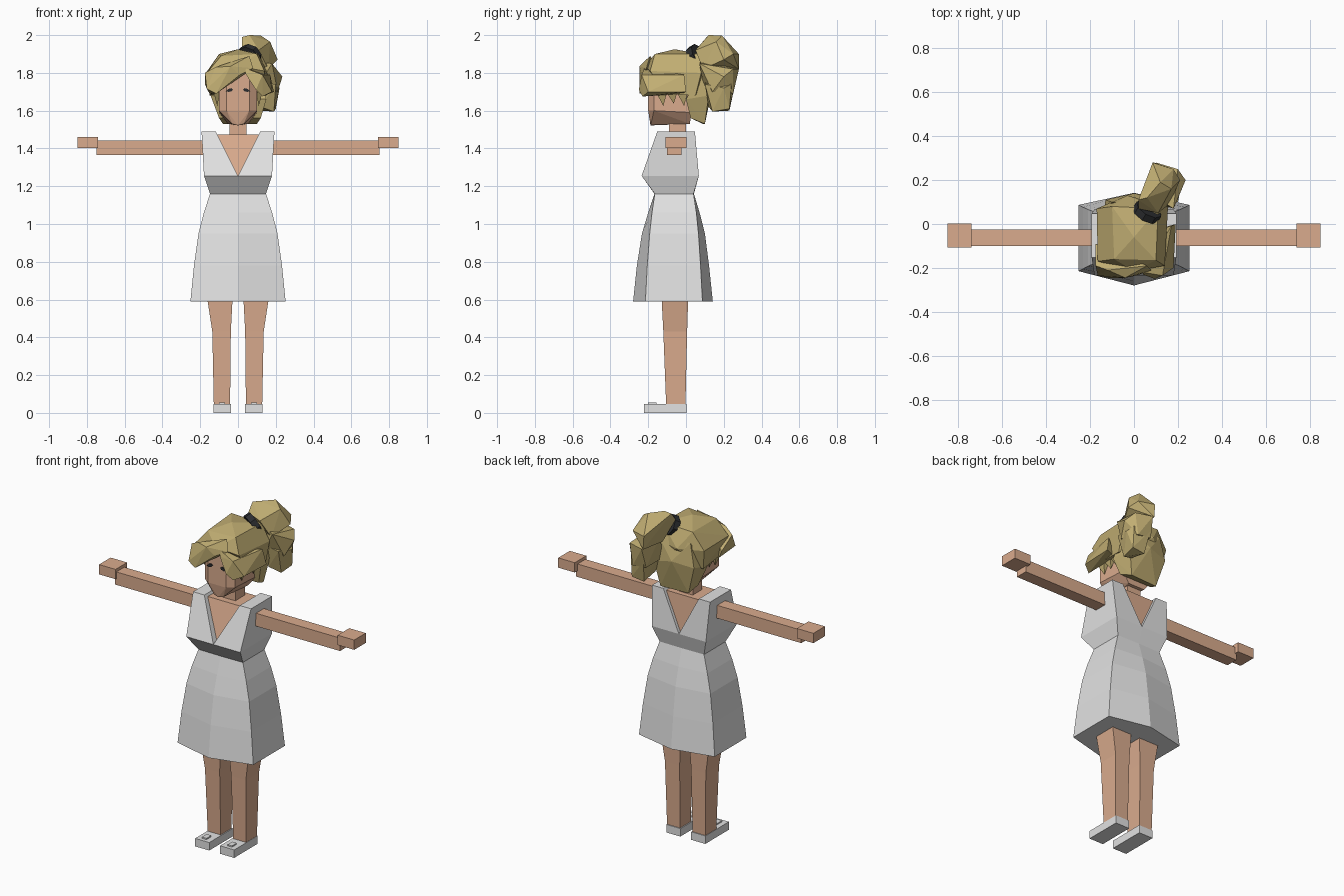
import bpy, bmesh, math
from mathutils import Vector


def material(name, rgb):
    m = bpy.data.materials.new(name)
    m.diffuse_color = (*rgb, 1)
    return m


SKIN = material("skin", (0.70, 0.41, 0.27))
WHITE = material("white_cloth", (0.76, 0.76, 0.76))
HAIR = material("blonde_hair", (0.53, 0.42, 0.17))
BLACK = material("black", (0.025, 0.027, 0.03))


def finish(name, bm, mat):
    bmesh.ops.recalc_face_normals(bm, faces=bm.faces[:])
    me = bpy.data.meshes.new(name)
    bm.to_mesh(me)
    bm.free()
    me.materials.append(mat)
    ob = bpy.data.objects.new(name, me)
    bpy.context.collection.objects.link(ob)
    return ob


def hull(name, pts, mat):
    """Faceted solid wrapped around a few points."""
    bm = bmesh.new()
    for p in pts:
        bm.verts.new(p)
    res = bmesh.ops.convex_hull(bm, input=bm.verts[:])
    loose = [v for v in bm.verts if not v.link_faces]
    bmesh.ops.delete(bm, geom=loose, context='VERTS')
    bmesh.ops.dissolve_limit(bm, angle_limit=math.radians(2),
                             verts=bm.verts[:], edges=bm.edges[:])
    return finish(name, bm, mat)


def box(name, x, y, z, mat):
    return hull(name, [(a, b, c) for a in x for b in y for c in z], mat)


def loft(name, rings, mat):
    """Skin closed rings of equal length and cap both ends."""
    bm = bmesh.new()
    vs = [[bm.verts.new(p) for p in r] for r in rings]
    n = len(vs[0])
    for a, b in zip(vs, vs[1:]):
        for i in range(n):
            j = (i + 1) % n
            bm.faces.new((a[i], a[j], b[j], b[i]))
    bm.faces.new(vs[0])
    bm.faces.new(vs[-1])
    return finish(name, bm, mat)


def both(pts):
    """Points plus their mirror images across x = 0."""
    return pts + [(-x, y, z) for x, y, z in pts if x]


def rect(x0, x1, y0, y1, z):
    return [(x0, y0, z), (x1, y0, z), (x1, y1, z), (x0, y1, z)]


# Skirt and waistband: six-sided rings of z, half width, front, front peak, back, back peak
def dress_ring(z, x, f, fp, b, bp):
    return [(-x, f, z), (0, fp, z), (x, f, z), (x, b, z), (0, bp, z), (-x, b, z)]


loft("skirt", [dress_ring(*r) for r in (
    (0.59, 0.252, -0.215, -0.28, 0.087, 0.142),
    (0.78, 0.233, -0.205, -0.26, 0.077, 0.122),
    (0.95, 0.209, -0.192, -0.233, 0.066, 0.1),
    (1.06, 0.181, -0.18, -0.2, 0.055, 0.072),
    (1.16, 0.148, -0.165, -0.167, 0.04, 0.042),
    (1.255, 0.18, -0.235, -0.235, 0.068, 0.068))], WHITE)

# Skin inside the neckline, and the neck
hull("chest", both([(0.14, -0.13, 1.475), (0.14, 0.03, 1.475),
                    (0.13, -0.2, 1.25), (0.13, 0.05, 1.25)]), SKIN)
box("neck", (-0.045, 0.045), (-0.09, 0.0), (1.46, 1.56), SKIN)

for s, side in ((-1, "left"), (1, "right")):
    # Bodice half with its slanted neckline edge
    hull("bodice_" + side, [(s * x, y, z) for x, y, z in (
        (0, -0.235, 1.255), (0.18, -0.235, 1.255), (0.193, -0.152, 1.49), (0.118, -0.152, 1.49),
        (0, 0.068, 1.255), (0.18, 0.068, 1.255), (0.193, 0.047, 1.49), (0.118, 0.047, 1.49))], WHITE)
    # Arm and hand
    box("arm_" + side, (s * 0.15, s * 0.75), (-0.1, -0.025), (1.365, 1.443), SKIN)
    box("hand_" + side, (s * 0.74, s * 0.85), (-0.108, 0.002), (1.402, 1.461), SKIN)
    # Leg
    loft("leg_" + side, [rect(s * a, s * b, c, d, z) for a, b, c, d, z in (
        (0.042, 0.128, -0.105, -0.003, 0.04),
        (0.038, 0.136, -0.12, 0.006, 0.43),
        (0.028, 0.165, -0.13, 0.012, 0.62))], SKIN)
    # Shoe with a small flat trim
    box("shoe_" + side, (s * 0.036, s * 0.13), (-0.222, 0.002), (0, 0.048), WHITE)
    box("shoe_trim_" + side, (s * 0.07, s * 0.1), (-0.2, -0.155), (0.048, 0.056), WHITE)
    # Eye: slanted plate on the face
    hull("eye_" + side, [(s * x, y, z) for y in (-0.207, -0.199) for x, z in (
        (0.026, 1.712), (0.036, 1.719), (0.052, 1.715), (0.063, 1.703), (0.05, 1.699), (0.034, 1.703))], BLACK)
    # Short strands hanging by the ear
    for i, y in enumerate((-0.13, -0.075, -0.02)):
        hull(f"strand_{side}_{i}", [(s * x, y + d, 1.70) for x in (0.095, 0.13)
                                    for d in (-0.03, 0.03)]
             + [(s * 0.11, y + 0.01, 1.625 + 0.012 * (i % 2))], HAIR)

# Head with a tapered jaw
hull("head", both([(0.06, -0.2, 1.6), (0.06, -0.2, 1.8), (0.1, -0.17, 1.6), (0.1, -0.17, 1.84),
                   (0.1, 0.03, 1.59), (0.1, 0.03, 1.84), (0.03, -0.185, 1.53),
                   (0.055, 0.02, 1.53), (0, -0.188, 1.522)]), SKIN)

# Hair over the skull
hull("hair_cap", [(-0.09, -0.16, 1.89), (0.1, -0.165, 1.9), (0.0, -0.06, 1.925), (0.11, 0.07, 1.9),
                  (-0.1, 0.08, 1.9), (-0.165, -0.17, 1.80), (0.14, -0.19, 1.81), (0.155, 0.08, 1.8),
                  (-0.17, 0.07, 1.8), (-0.03, 0.13, 1.8), (0, -0.215, 1.835),
                  (-0.14, -0.11, 1.69), (0.14, -0.11, 1.69), (0.15, 0.05, 1.68),
                  (-0.15, 0.05, 1.68)], HAIR)
# Hair down the back of the neck
hull("hair_back", [(-0.1, 0.025, 1.56), (0.12, 0.025, 1.56), (-0.08, 0.09, 1.53), (0.1, 0.1, 1.53),
                   (-0.145, 0.0, 1.68), (0.15, 0.0, 1.66), (-0.13, 0.11, 1.7), (0.13, 0.12, 1.68),
                   (0.0, 0.14, 1.72), (-0.1, 0.1, 1.84), (0.12, 0.1, 1.84)], HAIR)
# Swept bangs
hull("bang_left", [(0.08, -0.21, 1.825), (0.06, -0.19, 1.89), (0.01, -0.235, 1.79), (-0.04, -0.245, 1.835),
                   (-0.115, -0.245, 1.69), (-0.165, -0.235, 1.715), (-0.175, -0.19, 1.80),
                   (-0.175, -0.09, 1.74), (-0.15, -0.1, 1.69), (-0.12, -0.21, 1.83)], HAIR)
hull("bang_right", [(0.04, -0.22, 1.825), (0.04, -0.23, 1.795), (0.095, -0.25, 1.71), (0.13, -0.23, 1.675),
                    (0.18, -0.2, 1.70), (0.19, 0.0, 1.70), (0.17, -0.01, 1.79),
                    (0.13, -0.235, 1.79), (0.12, -0.02, 1.69)], HAIR)

# Ponytail in three overlapping clumps
hull("ponytail_top", [(0.02, 0.07, 1.94), (0.02, 0.11, 1.99), (0.11, 0.05, 1.92), (0.12, 0.19, 1.998),
                      (0.06, 0.12, 2.0), (0.17, 0.16, 1.965), (0.085, 0.28, 1.90), (0.18, 0.25, 1.9),
                      (0.21, 0.2, 1.87), (0.05, 0.15, 1.83), (0.16, 0.09, 1.82),
                      (0.09, 0.28, 1.82)], HAIR)
hull("ponytail_middle", [(0.235, 0.2, 1.78), (0.1, 0.28, 1.82), (0.2, 0.25, 1.82), (0.07, 0.14, 1.86),
                         (0.18, 0.07, 1.85), (0.18, 0.25, 1.69), (0.09, 0.25, 1.70),
                         (0.21, 0.14, 1.70), (0.09, 0.1, 1.70)], HAIR)
hull("ponytail_tip", [(0.22, 0.2, 1.72), (0.1, 0.26, 1.74), (0.2, 0.24, 1.74), (0.08, 0.1, 1.76),
                      (0.2, 0.1, 1.74), (0.2, 0.23, 1.61), (0.12, 0.23, 1.60),
                      (0.19, 0.14, 1.595), (0.12, 0.12, 1.62)], HAIR)

# Hair tie: short faceted cylinder across the ponytail root
axis = Vector((0.45, 0.75, 0.45))
turn = axis.to_track_quat('Z', 'Y')
centre = Vector((0.06, 0.055, 1.89))
hull("hair_tie", [centre + turn @ Vector((0.065 * math.cos(a), 0.062 * math.sin(a), h))
                  for h in (-0.018, 0.018) for a in (math.tau * i / 8 for i in range(8))], BLACK)
